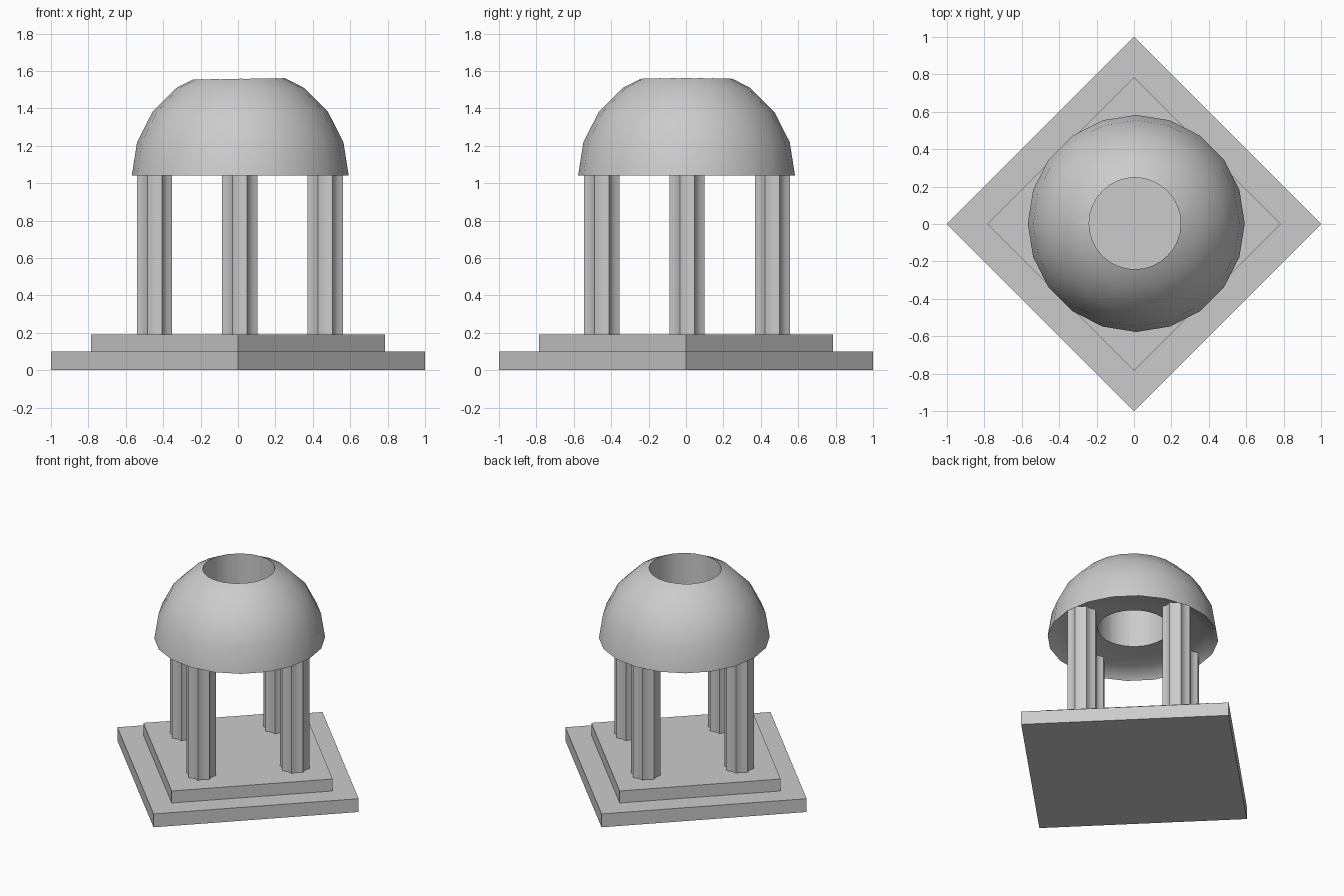
import bpy, bmesh
from math import sin, cos, pi, radians

if "Cube" in bpy.data.objects:
    bpy.data.objects.remove(bpy.data.objects["Cube"])


def mesh_object(name, bm, loc=(0, 0, 0), smooth=None):
    bmesh.ops.recalc_face_normals(bm, faces=bm.faces)
    me = bpy.data.meshes.new(name)
    bm.to_mesh(me)
    bm.free()
    ob = bpy.data.objects.new(name, me)
    bpy.context.collection.objects.link(ob)
    ob.location = loc
    if smooth:
        shade(ob, smooth)
    return ob


def shade(ob, angle):
    bpy.ops.object.select_all(action='DESELECT')
    ob.select_set(True)
    bpy.context.view_layer.objects.active = ob
    bpy.ops.object.shade_smooth_by_angle(angle=radians(angle))


def prism(name, outline, z0, z1, loc=(0, 0, 0), smooth=None):
    """Extrude a closed 2D outline from z0 to z1."""
    bm = bmesh.new()
    base = bm.faces.new([bm.verts.new((x, y, z0)) for x, y in outline])
    top = bmesh.ops.extrude_face_region(bm, geom=[base], use_keep_orig=True)
    verts = [g for g in top['geom'] if isinstance(g, bmesh.types.BMVert)]
    bmesh.ops.translate(bm, verts=verts, vec=(0, 0, z1 - z0))
    return mesh_object(name, bm, loc, smooth)


def circle(r, n, start=0):
    return [(r * cos(start + 2 * pi * i / n), r * sin(start + 2 * pi * i / n)) for i in range(n)]


# Stepped square base, turned 45 degrees
prism("lower_step", circle(1.0, 4), 0, 0.1)
prism("upper_step", circle(0.785, 4), 0.1, 0.19)

# Four columns with eight shallow flutes
flutes = []
for i in range(24):
    r = 0.102 if i % 3 == 0 else 0.086
    a = 2 * pi * i / 24 + pi / 8
    flutes.append((r * cos(a), r * sin(a)))
for i, (x, y) in enumerate(circle(0.456, 4)):
    prism(f"column_{i + 1}", flutes, 0.19, 1.07, (x + 0.01, y + 0.006, 0), 30)

# Dome: half sphere with a shallow hollow underneath
R, SEG, RINGS = 0.58, 20, 5
bm = bmesh.new()
steps = [pi / 2 * k / RINGS for k in range(RINGS)]
profile = [(R * cos(a), 0.09 * sin(a)) for a in reversed(steps[1:])]
profile += [(R * cos(a), R * sin(a)) for a in steps]
rings = [[bm.verts.new((x, y, z)) for x, y in circle(r, SEG)] for r, z in profile]
for a, b in zip(rings, rings[1:]):
    for i in range(SEG):
        j = (i + 1) % SEG
        bm.faces.new((a[i], a[j], b[j], b[i]))
for ring, z in ((rings[0], 0.09), (rings[-1], R)):
    pole = bm.verts.new((0, 0, z))
    for i in range(SEG):
        bm.faces.new((ring[i], ring[(i + 1) % SEG], pole))
dome = mesh_object("dome", bm, (0.012, 0.003, 1.04))

# Round skylight cut through the dome
cutter = prism("skylight_cutter", circle(0.245, 32), 0.9, 1.8, (0.005, 0.003, 0))
cutter.hide_render = True
cut = dome.modifiers.new("skylight", 'BOOLEAN')
cut.operation = 'DIFFERENCE'
cut.solver = 'EXACT'
cut.object = cutter
bpy.context.view_layer.objects.active = dome
bpy.ops.object.modifier_apply(modifier=cut.name)
bpy.data.objects.remove(cutter)
shade(dome, 30)
